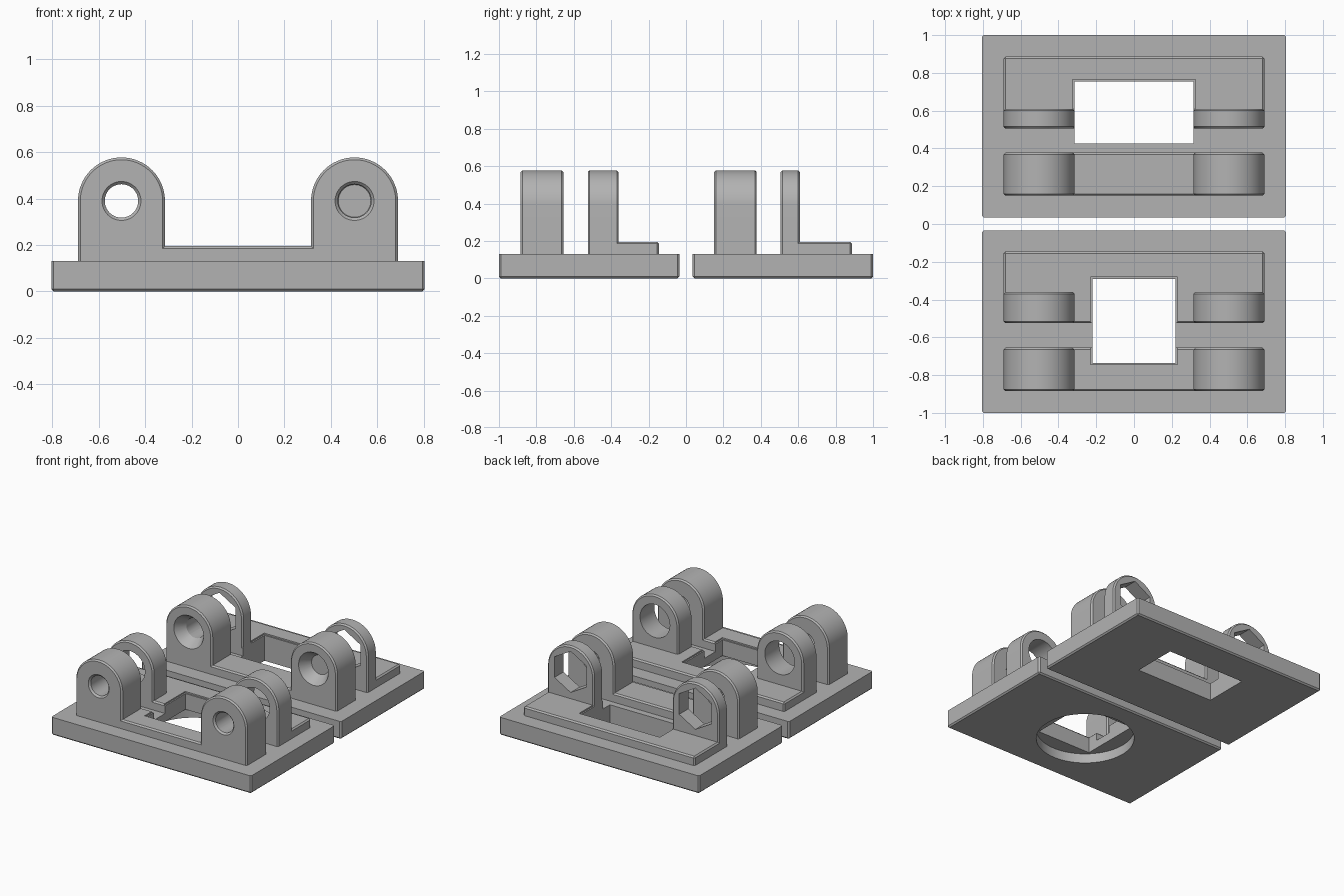
import bpy, bmesh
from math import pi, sin, cos, radians
from mathutils import Matrix

if "Cube" in bpy.data.objects:
    bpy.data.objects.remove(bpy.data.objects["Cube"])

grey = bpy.data.materials.new("plain grey")
grey.use_nodes = True
colour = (0.45, 0.45, 0.45, 1)
grey.diffuse_color = colour
grey.node_tree.nodes["Principled BSDF"].inputs["Base Color"].default_value = colour

PLATE_TOP, PAD_TOP, SUNK = 0.13, 0.195, 0.12
HALF_X, PAD_X = 0.805, 0.69
LUG_X, LUG_Z, LUG_R = 0.5025, 0.39, 0.1875
CHAMFER = 0.01


def make_object(name, bm):
    bmesh.ops.recalc_face_normals(bm, faces=bm.faces)
    mesh = bpy.data.meshes.new(name)
    bm.to_mesh(mesh)
    bm.free()
    mesh.materials.append(grey)
    obj = bpy.data.objects.new(name, mesh)
    bpy.context.collection.objects.link(obj)
    return obj


def chamfer(bm, keep):
    edges = [e for e in bm.edges if keep(e)]
    bmesh.ops.bevel(bm, geom=edges, offset=CHAMFER, segments=1, affect='EDGES')


def box(name, x, y0, y1, z0, z1, keep=None):
    bm = bmesh.new()
    bmesh.ops.create_cube(bm, size=1)
    for v in bm.verts:
        v.co.x *= 2 * x
        v.co.y = y1 if v.co.y > 0 else y0
        v.co.z = z1 if v.co.z > 0 else z0
    if keep:
        chamfer(bm, keep)
    return make_object(name, bm)


def lug_pair(name, y0, y1):
    """Two round-topped lugs joined by a low bridge, extruded from one outline."""
    bm = bmesh.new()
    right = [(LUG_X - LUG_R, PAD_TOP)]
    steps = 32
    for i in range(steps + 1):
        a = pi - pi * i / steps
        right.append((LUG_X + LUG_R * cos(a), LUG_Z + LUG_R * sin(a)))
    right.append((LUG_X + LUG_R, SUNK))
    outline = right + [(-x, z) for x, z in reversed(right)]
    face = bm.faces.new([bm.verts.new((x, y0, z)) for x, z in outline])
    new = bmesh.ops.extrude_face_region(bm, geom=[face])["geom"]
    for v in new:
        if isinstance(v, bmesh.types.BMVert):
            v.co.y = y1

    def cap_edge(e):
        a, b = e.verts
        return abs(a.co.y - b.co.y) < 1e-5 and max(a.co.z, b.co.z) > SUNK + 0.01
    chamfer(bm, cap_edge)
    return make_object(name, bm)


def drill(axis, x, y, z, r1, r2, depth, sides=48, turn=0):
    """Round or hexagonal cutter starting at a point and running along +y or +z."""
    bm = bmesh.new()
    bmesh.ops.create_cone(bm, cap_ends=True, segments=sides, radius1=r1,
                          radius2=r2, depth=depth)
    m = Matrix.Translation((0, 0, depth / 2))
    m = m @ Matrix.Rotation(turn, 4, 'Z')
    if axis == 'Y':
        m = Matrix.Rotation(-pi / 2, 4, 'X') @ m
    bm.transform(Matrix.Translation((x, y, z)) @ m)
    return make_object("cutter", bm)


def cut(obj, cutter, keep=False):
    mod = obj.modifiers.new("cut", 'BOOLEAN')
    mod.operation, mod.solver, mod.object = 'DIFFERENCE', 'EXACT', cutter
    bpy.context.view_layer.objects.active = obj
    bpy.ops.object.modifier_apply(modifier=mod.name)
    if not keep:
        bpy.data.objects.remove(cutter)


def build_half(name, y, thick, thin, pad_end, window):
    # Base plate with chamfered lower and corner edges
    plate = box(name + "_plate", HALF_X, y[0], y[1], 0, PLATE_TOP,
                lambda e: min(v.co.z for v in e.verts) < 0.01)
    # Thick lugs, thin lugs and the raised pad behind them
    thick_lugs = lug_pair(name + "_thick_lugs", *thick)
    thin_lugs = lug_pair(name + "_thin_lugs", *thin)
    pad = box(name + "_raised_pad", PAD_X, thin[1] - 0.02, pad_end, SUNK, PAD_TOP,
              lambda e: max(v.co.z for v in e.verts) > SUNK + 0.01)
    # Window through everything, with a chamfered rim at pad height
    wx, w0, w1 = window
    opening = box("cutter", wx, w0, w1, -1, 1)
    rim = box("cutter", wx + CHAMFER, w0 - CHAMFER, w1 + CHAMFER,
              PAD_TOP - CHAMFER, 1)
    for part in (plate, thick_lugs, thin_lugs, pad):
        cut(part, opening, True)
    # Only the bridges and pad carry the rim, within the gap between lugs
    if wx + CHAMFER < LUG_X - LUG_R:
        cut(thick_lugs, rim, True)
        cut(thin_lugs, rim, True)
    cut(pad, rim)
    bpy.data.objects.remove(opening)
    return plate, thick_lugs, thin_lugs, pad


front = build_half("front", (-1, -0.035), (-0.885, -0.655), (-0.525, -0.36),
                   -0.145, (0.22, -0.735, -0.29))
back = build_half("back", (0.035, 1), (0.15, 0.378), (0.505, 0.61),
                  0.887, (0.315, 0.425, 0.755))

# Round recess under the front plate
cut(front[0], drill('Z', 0, -0.512, -0.1, 0.33, 0.33, 0.17, 64))

# Pin holes, screw seats and nut pockets
for x in (-LUG_X, LUG_X):
    cut(front[1], drill('Y', x, -1, LUG_Z, 0.072, 0.072, 0.5))
    cut(front[1], drill('Y', x, -0.886, LUG_Z, 0.085, 0.07, 0.015))
    cut(front[2], drill('Y', x, -0.6, LUG_Z, 0.12, 0.12, 0.4))
    cut(back[1], drill('Y', x, 0.1, LUG_Z, 0.072, 0.072, 0.35))
    cut(back[1], drill('Y', x, 0.149, LUG_Z, 0.12, 0.07, 0.08))
    cut(back[2], drill('Y', x, 0.45, LUG_Z, 0.15, 0.15, 0.3, 6, pi / 6 * 0))

for part in front + back:
    bpy.ops.object.select_all(action='DESELECT')
    part.select_set(True)
    bpy.context.view_layer.objects.active = part
    bpy.ops.object.shade_smooth_by_angle(angle=radians(30))
